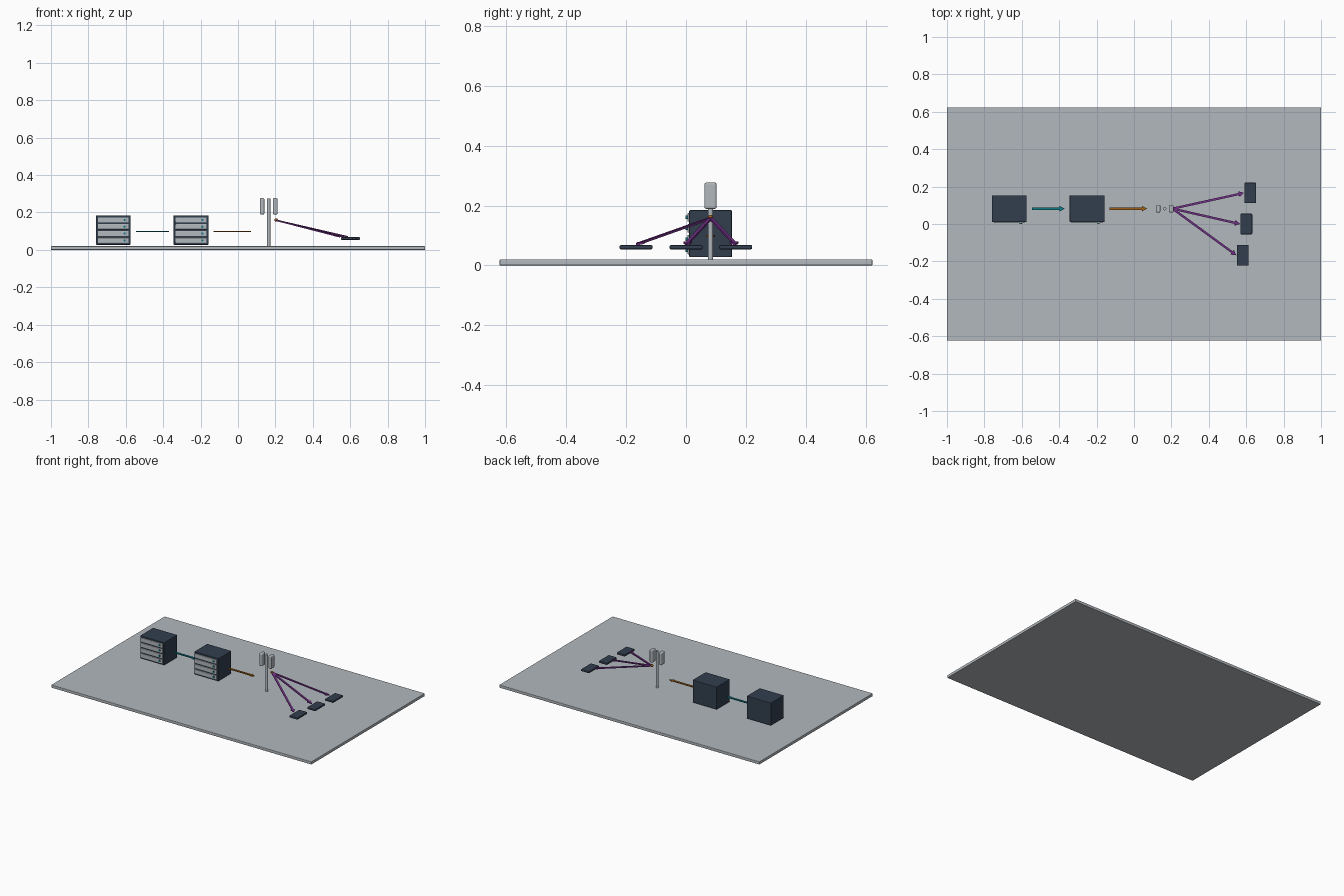
import bpy, bmesh, math
from mathutils import Vector, Matrix

if "Cube" in bpy.data.objects:
    bpy.data.objects.remove(bpy.data.objects["Cube"])


def mat(name, r, g, b):
    m = bpy.data.materials.new(name)
    lin = [((c / 255 + 0.055) / 1.055) ** 2.4 for c in (r, g, b)]
    m.diffuse_color = (*lin, 1)
    m.use_nodes = True
    m.node_tree.nodes["Principled BSDF"].inputs["Base Color"].default_value = m.diffuse_color
    return m


GREY = mat("light grey", 178, 184, 189)
SLATE = mat("dark slate", 50, 62, 78)
TEAL = mat("teal", 16, 122, 134)
ORANGE = mat("orange", 158, 94, 22)
PURPLE = mat("purple", 122, 52, 144)


def finish(name, bm, material):
    bmesh.ops.recalc_face_normals(bm, faces=bm.faces)
    me = bpy.data.meshes.new(name)
    bm.to_mesh(me)
    bm.free()
    me.materials.append(material)
    ob = bpy.data.objects.new(name, me)
    bpy.context.collection.objects.link(ob)
    return ob


def box(name, centre, size, material, bevel=0.0, segments=2):
    bm = bmesh.new()
    bmesh.ops.create_cube(bm, size=1)
    bmesh.ops.scale(bm, vec=size, verts=bm.verts)
    bmesh.ops.translate(bm, vec=centre, verts=bm.verts)
    ob = finish(name, bm, material)
    if bevel:
        b = ob.modifiers.new("rounded edges", "BEVEL")
        b.width, b.segments = bevel, segments
    return ob


def cylinder(name, centre, radius, depth, material, rot=Matrix(), sides=24):
    bm = bmesh.new()
    bmesh.ops.create_cone(bm, cap_ends=True, segments=sides, radius1=radius,
                          radius2=radius, depth=depth,
                          matrix=Matrix.Translation(centre) @ rot)
    ob = finish(name, bm, material)
    for p in ob.data.polygons:
        p.use_smooth = len(p.vertices) == 4
    return ob


def arrow(name, start, end, material, width, head, head_len, thick=0.006):
    """Flat arrow outline extruded and laid along start -> end."""
    start, end = Vector(start), Vector(end)
    x = (end - start).normalized()
    y = Vector((0, 0, 1)).cross(x).normalized()
    z = x.cross(y)
    length = (end - start).length
    neck = length - head_len
    half = [(0, width / 2), (neck, width / 2), (neck, head / 2)]
    outline = half + [(length, 0)] + [(u, -v) for u, v in reversed(half)]
    bm = bmesh.new()
    verts = [bm.verts.new(start + x * u + y * v - z * thick / 2)
             for u, v in outline]
    face = bm.faces.new(verts)
    ext = bmesh.ops.extrude_face_region(bm, geom=[face])
    bmesh.ops.translate(bm, vec=z * thick, verts=[
        e for e in ext["geom"] if isinstance(e, bmesh.types.BMVert)])
    return finish(name, bm, material)


AXIS_Y = 0.082

# Ground slab
box("base_slab", (0, 0, 0.01), (2, 1.246, 0.02), GREY, 0.003)

# Two equipment racks with four drawers and indicator lamps each
for label, cx in (("left", -0.667), ("middle", -0.251)):
    box(label + "_rack_cabinet", (cx, AXIS_Y, 0.106), (0.186, 0.143, 0.157),
        SLATE, 0.003)
    for i in range(4):
        z = 0.051 + i * 0.0365
        box(f"{label}_rack_drawer_{i + 1}", (cx, 0.009, z),
            (0.165, 0.008, 0.028), GREY, 0.002)
        cylinder(f"{label}_rack_lamp_{i + 1}", (cx + 0.061, 0.003, z), 0.006,
                 0.008, TEAL, Matrix.Rotation(math.pi / 2, 4, "X"), 12)

# Straight link arrows
arrow("teal_link_arrow", (-0.545, AXIS_Y, 0.098), (-0.37, AXIS_Y, 0.098),
      TEAL, 0.014, 0.03, 0.028)
arrow("orange_link_arrow", (-0.13, AXIS_Y, 0.098), (0.07, AXIS_Y, 0.098),
      ORANGE, 0.014, 0.03, 0.028)

# Antenna mast with a panel on each side
cylinder("antenna_mast", (0.164, AXIS_Y, 0.146), 0.009, 0.256, GREY)
for label, side in (("left", -1), ("right", 1)):
    box(label + "_antenna_panel", (0.164 + side * 0.035, AXIS_Y, 0.233),
        (0.024, 0.041, 0.088), GREY, 0.007, 3)

# Signal source lamp
bm = bmesh.new()
bmesh.ops.create_uvsphere(bm, u_segments=16, v_segments=8, radius=0.009,
                          matrix=Matrix.Translation((0.204, AXIS_Y, 0.16)))
lamp = finish("signal_lamp", bm, ORANGE)
for p in lamp.data.polygons:
    p.use_smooth = True

# Hand-held devices, each reached by a purple arrow
targets = [("back", 0.622, 0.166), ("middle", 0.601, 0.0),
           ("front", 0.581, -0.167)]
for label, x, y in targets:
    box(label + "_handset", (x, y, 0.061), (0.063, 0.11, 0.014), SLATE, 0.004)
    arrow(label + "_signal_arrow", (0.206, AXIS_Y, 0.158),
          (x - 0.034, y, 0.07), PURPLE, 0.012, 0.03, 0.028, 0.007)
